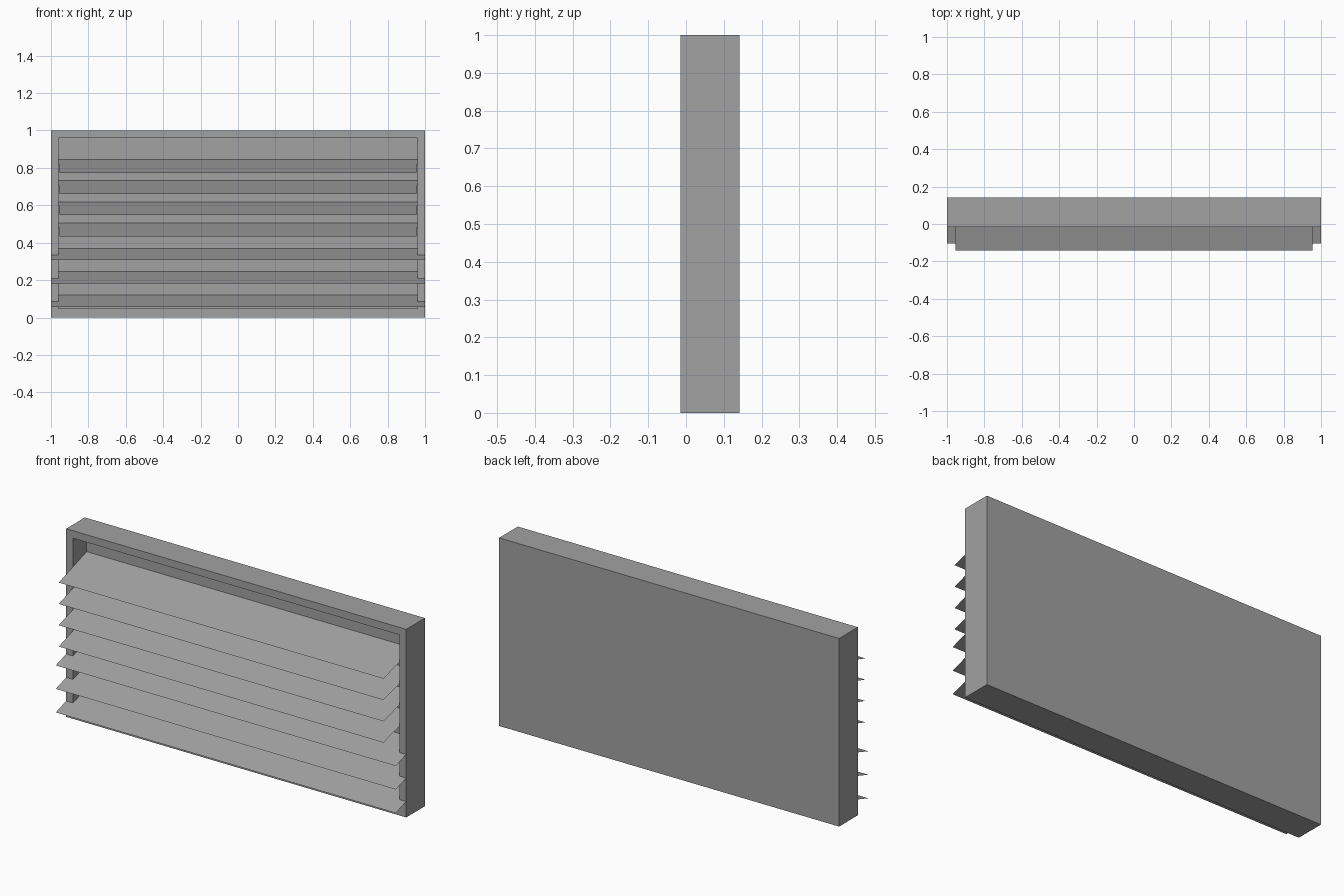
import bpy, bmesh

if "Cube" in bpy.data.objects:
    bpy.data.objects.remove(bpy.data.objects["Cube"])

FRONT, BACK, RECESS = -0.015, 0.142, 0.10

# Mid grey paint
grey = bpy.data.materials.new("grey_paint")
grey.diffuse_color = (0.36, 0.36, 0.36, 1)
grey.use_nodes = True
grey.node_tree.nodes["Principled BSDF"].inputs["Base Color"].default_value = grey.diffuse_color


def finish(bm, name):
    mesh = bpy.data.meshes.new(name)
    bm.to_mesh(mesh)
    bm.free()
    mesh.materials.append(grey)
    obj = bpy.data.objects.new(name, mesh)
    bpy.context.collection.objects.link(obj)
    return obj


# Shallow tray frame: box whose front face is inset and pushed back
bm = bmesh.new()
bmesh.ops.create_cube(bm, size=1)
for v in bm.verts:
    v.co.x *= 2
    v.co.y = FRONT if v.co.y < 0 else BACK
    v.co.z += 0.5
bm.normal_update()
front = min(bm.faces, key=lambda f: f.calc_center_median().y)
bmesh.ops.inset_region(bm, faces=[front], thickness=0.04)
for v in front.verts:
    v.co.x = 0.96 if v.co.x > 0 else -0.96
    v.co.z = 0.96 if v.co.z > 0.5 else 0.047
back_wall = bmesh.ops.extrude_discrete_faces(bm, faces=[front])["faces"][0]
for v in back_wall.verts:
    v.co.y = RECESS
bmesh.ops.recalc_face_normals(bm, faces=bm.faces)
finish(bm, "frame")


# Thin sloping slat, from the back wall down to its front lip
def slat(name, z_back, z_front, y_front, half_back, half_front):
    bm = bmesh.new()
    points = [(-half_front, y_front, z_front), (half_front, y_front, z_front),
              (half_back, RECESS, z_back), (-half_back, RECESS, z_back)]
    bm.faces.new([bm.verts.new(p) for p in points])
    finish(bm, name)


# Four upper slats fit inside the opening
for i in range(4):
    z = 0.845 - i * 0.1133
    slat(f"upper_slat_{i + 1}", z, z - 0.071, -0.142, 0.96, 0.955)

# Three lower slats run the full width through the side rails
for i in range(3):
    z = 0.37 - i * 0.125
    slat(f"lower_slat_{i + 1}", z, z - 0.063, -0.103, 1.0, 1.0)
